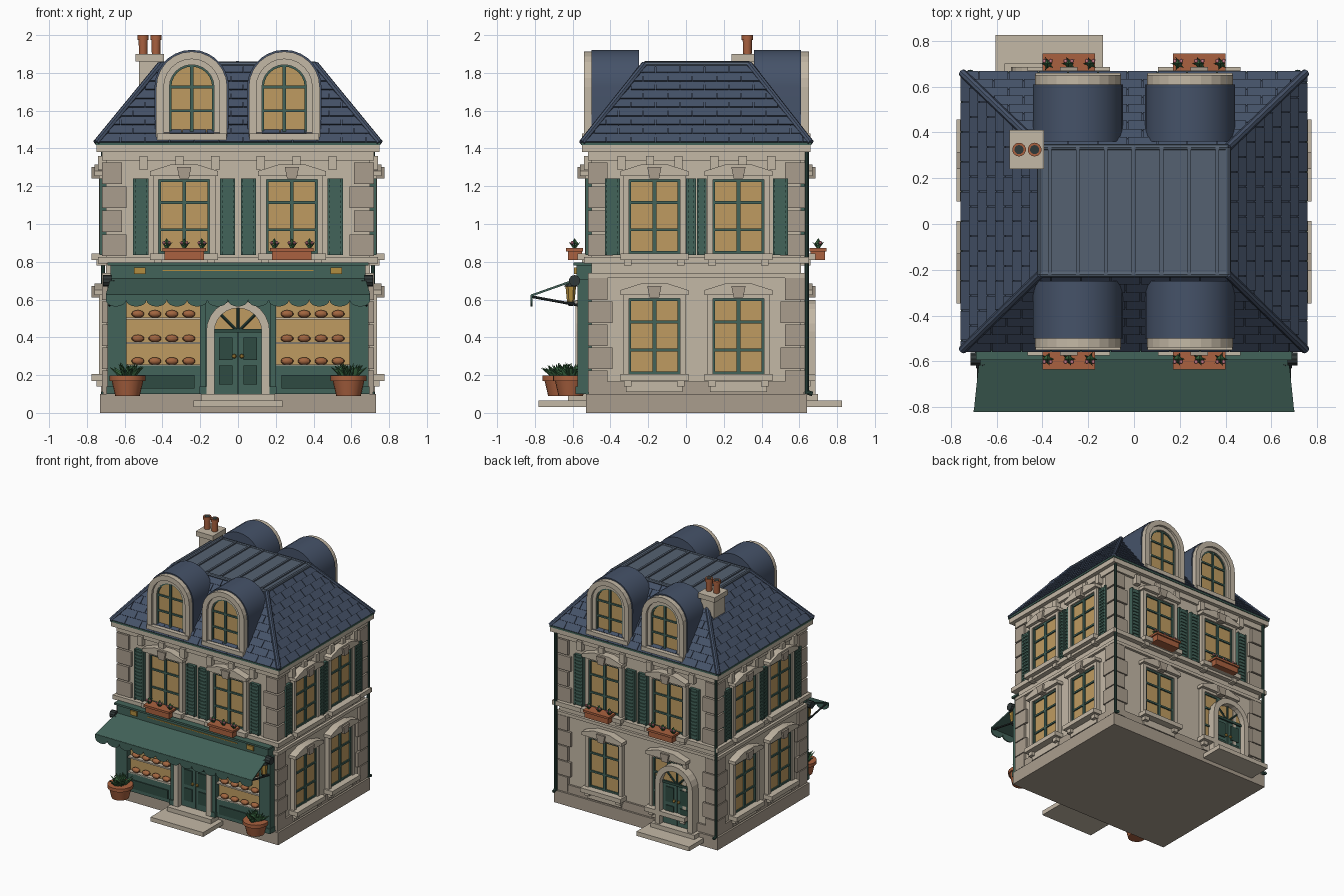
import bpy, bmesh, random
from math import sin, cos, pi, radians
from mathutils import Vector, Matrix

if "Cube" in bpy.data.objects:
    bpy.data.objects.remove(bpy.data.objects["Cube"])

random.seed(4)
COL = dict(stone=(.55, .48, .38), stone_dark=(.40, .34, .27), slate=(.06, .085, .14), lead=(.09, .12, .165),
           green=(.055, .125, .10), dark_green=(.028, .07, .055), glass=(.52, .33, .12), terracotta=(.40, .12, .05),
           bread=(.36, .13, .05), gold=(.45, .27, .05), leaf=(.04, .13, .05), pink=(.6, .2, .25), iron=(.03, .04, .04))
parts = {}
M = Matrix()          # current wall frame: x along wall, -y outward, z up


def part(name, mat):
    return parts.setdefault(name, (bmesh.new(), mat))[0]


def solid(name, mat, low, high):
    """Closed solid between two matching polygons."""
    bm, n = part(name, mat), len(low)
    a = [bm.verts.new(M @ Vector(p)) for p in low]
    b = [bm.verts.new(M @ Vector(p)) for p in high]
    bm.faces.new(a[::-1])
    bm.faces.new(b)
    for i in range(n):
        bm.faces.new((a[i], a[(i + 1) % n], b[(i + 1) % n], b[i]))


def prism(name, mat, pts, d0, d1):
    solid(name, mat, [(u, -d0, z) for u, z in pts], [(u, -d1, z) for u, z in pts])


def box(name, mat, u0, u1, d0, d1, z0, z1):
    prism(name, mat, [(u0, z0), (u1, z0), (u1, z1), (u0, z1)], d0, d1)


def beam(name, mat, p, q, r1, r2=None, n=10):
    p, q = Vector(p), Vector(q)
    m = M @ Matrix.Translation((p + q) / 2) @ (q - p).to_track_quat('Z', 'Y').to_matrix().to_4x4()
    bmesh.ops.create_cone(part(name, mat), cap_ends=True, segments=n, radius1=r1,
                          radius2=r1 if r2 is None else r2, depth=(q - p).length, matrix=m)


def ball(name, mat, c, s, n=12):
    bmesh.ops.create_uvsphere(part(name, mat), u_segments=n, v_segments=n // 2 + 1, radius=1,
                              matrix=M @ Matrix.Translation(c) @ Matrix.Diagonal((*s, 1)))


def arc(u, z, r, n, a0=0, a1=pi):
    return [(u + r * cos(a0 + (a1 - a0) * i / n), z + r * sin(a0 + (a1 - a0) * i / n)) for i in range(n + 1)]


def arch(name, mat, u, z0, zs, ri, ro, d0, d1, n=12):
    """Stone arch of separate voussoirs on two jambs."""
    inner, outer = arc(u, zs, ri, n), arc(u, zs, ro, n)
    for i in range(n):
        prism(name, mat, [inner[i], outer[i], outer[i + 1], inner[i + 1]], d0, d1)
    for s in (-1, 1):
        a, b = sorted((u + s * ri, u + s * ro))
        box(name, mat, a, b, d0, d1, z0, zs)


def window(side, u, z0, z1):
    w, f, g = .135, side + "_window_surrounds", side + "_window_bars"
    box(side + "_window_panes", "glass", u - w, u + w, 0, .012, z0, z1)
    for s in (-1, 1):
        a, b = sorted((u + s * w, u + s * (w + .03)))
        box(f, "stone", a, b, 0, .035, z0, z1 + .03)
        a, b = sorted((u + s * w, u + s * (w - .012)))
        box(g, "green", a, b, 0, .025, z0, z1)
    box(f, "stone", u - w, u + w, 0, .035, z1, z1 + .03)
    box(g, "green", u - .01, u + .01, 0, .024, z0, z1)
    for z in (z0 + .006, z0 + (z1 - z0) * .32, z0 + (z1 - z0) * .69, z1 - .006):
        box(g, "green", u - w, u + w, 0, .022, z - .007, z + .007)
    # hood moulding, keystone and sill
    t = z1 + .02
    prism(side + "_window_hoods", "stone", [(u - .18, t), (u + .18, t), (u + .18, t + .025), (u + .07, t + .06),
                                            (u - .07, t + .06), (u - .18, t + .025)], 0, .06)
    prism(side + "_keystones", "stone_dark", [(u - .025, z1 + .005), (u + .025, z1 + .005), (u + .038, z1 + .068),
                                              (u - .038, z1 + .068)], 0, .075)
    box(side + "_window_sills", "stone", u - .18, u + .18, 0, .075, z0 - .035, z0)
    for s in (-.14, .14):
        box(side + "_window_sills", "stone", u + s - .02, u + s + .02, 0, .05, z0 - .065, z0 - .035)


def shutter(side, u, w):
    n = side + "_shutters"
    box(n, "green", u - w, u + w, 0, .022, .835, 1.24)
    for s in (-1, 1):
        a, b = sorted((u + s * w, u + s * (w - .012)))
        box(n, "green", a, b, .02, .032, .835, 1.24)
    for i in range(14):
        z = .855 + i * .027
        box(n, "dark_green", u - w + .012, u + w - .012, .02, .029, z, z + .014)


def window_box(side, u):
    box(side + "_window_boxes", "terracotta", u - .105, u + .105, .05, .125, .81, .86)
    box(side + "_window_boxes", "terracotta", u - .115, u + .115, .045, .135, .855, .872)
    for du in (-.093, 0, .093):
        x, y = u + du, -.09
        beam(side + "_flower_leaves", "leaf", (x, y, .87), (x, y, .905), .004)
        for k in range(5):
            a = k * 2 * pi / 5
            beam(side + "_flower_leaves", "leaf", (x, y, .875), (x + .032 * cos(a), y + .032 * sin(a), .905), .009, 0, 4)
        beam(side + "_flower_leaves", "leaf", (x, y, .895), (x, y, .925), .02, 0, 4)
        for s in (-.014, .014):
            ball(side + "_flowers", "pink", (x + s, y - .012, .90), (.01, .01, .01), 6)


def door(side, u, d):
    arch(side + "_door_surround", "stone", u, .1, .43, .125, .168, 0, d + .045)
    prism(side + "_door_transom", "glass", arc(u, .43, .125, 12), 0, d)
    for a in (45, 90, 135):
        beam(side + "_transom_bars", "dark_green", (u, -d, .43), (u + .125 * cos(radians(a)), -d, .43 + .125 * sin(radians(a))), .008)
    box(side + "_transom_bars", "dark_green", u - .125, u + .125, 0, d + .012, .425, .445)
    for s in (-1, 1):
        a, b = sorted((u + s * .003, u + s * .125))
        box(side + "_door_leaves", "green", a, b, 0, d, .1, .43)
        for z0, z1 in ((.15, .25), (.28, .40)):
            box(side + "_door_panels", "dark_green", a + .025, b - .025, 0, d + .008, z0, z1)
        ball(side + "_door_knobs", "gold", (u + s * .02, -d - .012, .30), (.012, .012, .012), 8)
    # two steps
    box(side + "_steps", "stone", u - .195, u + .195, 0, .125 if side == "front" else .09, .065, .10)
    box(side + "_steps", "stone", u - .235, u + .235, 0, .28 if side == "front" else .215, .03, .065)


def dormer(side, u):
    prism(side + "_dormer_hoods", "slate", [(u - .195, 1.45)] + arc(u, 1.725, .197, 14)[::-1] + [(u + .195, 1.45)], -.25, .0)
    arch(side + "_dormer_surrounds", "stone", u, 1.46, 1.725, .148, .188, -.02, .04)
    arch(side + "_dormer_inner_arches", "stone", u, 1.46, 1.725, .118, .15, -.02, .02)
    box(side + "_dormer_sills", "stone", u - .185, u + .185, -.03, .05, 1.445, 1.478)
    prism(side + "_dormer_panes", "glass", [(u - .12, 1.47)] + arc(u, 1.725, .12, 12)[::-1] + [(u + .12, 1.47)], -.03, .004)
    arch(side + "_dormer_bars", "green", u, 1.478, 1.725, .108, .12, 0, .012)
    box(side + "_dormer_bars", "green", u - .009, u + .009, 0, .014, 1.478, 1.84)
    for z in (1.60, 1.725):
        box(side + "_dormer_bars", "green", u - .115, u + .115, 0, .013, z - .007, z + .007)


def ring(name, mat, e, z0, z1):
    box(name, mat, -.7 - e, .7 + e, .5 + e, -.61 - e, z0, z1)


# main body, plinth, string courses and cornice
ring("walls", "stone", 0, .1, 1.42)
ring("plinth", "stone_dark", .03, 0, .1)
ring("base_course", "stone_dark", .015, .1, .165)
ring("lower_band", "stone", .02, .715, .74)
ring("string_course", "stone", .04, .79, .825)
ring("frieze", "stone", .02, 1.335, 1.38)
ring("cornice", "stone", .05, 1.38, 1.42)
ring("eaves_gutter", "green", .055, 1.418, 1.432)

walls = dict(front=(0, -.5, 0, .7), right=(.7, .055, 90, .555), back=(0, .61, 180, .7), left=(-.7, .055, -90, .555))
for side, (x, y, a, half) in walls.items():
    M = Matrix.Translation((x, y, 0)) @ Matrix.Rotation(radians(a), 4, 'Z')
    long = side in ("front", "back")
    c = .285 if long else .2225
    for s in (-1, 1):
        window(side, s * c, .845, 1.235)
        if side != "front":
            window(side, s * c, .205, .605)
            box(side + "_apron_blocks", "stone", s * c - .15, s * c + .15, 0, .025, .11, .165)
        shutter(side, s * (.515 if long else .445), .04)
        shutter(side, s * (.055 if long else .028), .04 if long else .026)
        if long:
            window_box(side, s * .285)
            dormer(side, s * .245)
        # quoins of alternating width
        for i, z in enumerate([.11 + .122 * k for k in range(5)] + [.83 + .127 * k for k in range(4)]):
            w = .11 if i % 2 else .085
            a0, b0 = sorted((s * (half + .018), s * (half - w)))
            box(side + "_quoins", "stone_dark" if i % 3 == 0 else "stone", a0, b0, 0, .02, z, z + .115)
        for k in (.12, .31, .5):
            u = s * k * half / .7
            box(side + "_cornice_brackets", "stone", u - .022, u + .022, 0, .04, 1.285, 1.36)

# back door and downpipes
M = Matrix.Translation((0, .61, 0)) @ Matrix.Rotation(pi, 4, 'Z')
door("back", .37, .03)
for s in (-.715, .715):
    beam("downpipes", "dark_green", (s, -.03, .1), (s, -.03, 1.42), .012)
    beam("downpipes", "dark_green", (s, -.03, .11), (s, -.06, .10), .012)

# shopfront
M = Matrix.Translation((0, -.5, 0))
door("front", 0, .04)
box("shop_backing", "green", -.69, .69, 0, .02, .1, .71)
for s in (-1, 1):
    for i, (p, q) in enumerate(((.59, .69), (.17, .20))):
        a, b = sorted((s * p, s * q))
        box("shop_pilasters", "green", a, b, 0, .075, .1, .71)
        box("shop_pilasters", "dark_green", a - .005, b + .005, 0, .085, .1, .14)
    a, b = sorted((s * .2, s * .59))
    box("shop_stall_risers", "green", a, b, 0, .06, .1, .25)
    box("shop_riser_panels", "dark_green", a + .03, b - .03, 0, .068, .13, .20)
    box("shop_panes", "glass", a, b, 0, .026, .25, .66)
    for z in (.25, .37, .50):
        box("shop_shelves", "stone", a, b, 0, .06, z - .006, z + .006)
        for k in range(4):
            ball("bread_loaves", "bread", (s * (.26 + .09 * k), -.042, z + .024), (.034, .022, .02))
    # sign ends, lamps, awning arms, wall lanterns
    box("sign_plaques", "gold", s * .52 - .03, s * .52 + .03, .08, .092, .735, .77)
    beam("awning_roller_ends", "iron", (s * .67, -.09, .70), (s * .715, -.09, .70), .03)
    beam("awning_arms", "iron", (s * .68, -.07, .57), (s * .68, -.315, .615), .007)
    beam("lanterns", "gold", (s * .66, -.11, .59), (s * .66, -.11, .67), .02, .028, 6)
    beam("lantern_caps", "iron", (s * .66, -.11, .67), (s * .66, -.11, .70), .036, .008, 6)
    beam("lantern_caps", "iron", (s * .66, -.11, .565), (s * .66, -.11, .59), .01, .025, 6)
    # potted plants
    x, y = s * .585, -.11 if s > 0 else -.165
    beam("plant_pots", "terracotta", (x, y, .09), (x, y, .175), .065, .085, 20)
    beam("plant_pots", "terracotta", (x, y, .17), (x, y, .197), .095, .095, 20)
    for k in range(30):
        t, r = k * 2.4, .035 + .075 * random.random()
        beam("pot_foliage", "leaf", (x + .3 * r * cos(t), y + .3 * r * sin(t), .195),
             (x + r * cos(t), y + r * sin(t), .285 - .45 * r), .016, 0, 4)
box("sign_board", "green", -.675, .675, 0, .08, .705, .785)
box("sign_cornice", "green", -.69, .69, 0, .095, .78, .795)
box("sign_gold_line", "gold", -.4, .4, .08, .086, .75, .756)
solid("awning", "green", [(-.675, -.08, .70), (.675, -.08, .70), (.70, -.32, .615), (-.70, -.32, .615)],
      [(-.675, -.08, .712), (.675, -.08, .712), (.70, -.32, .627), (-.70, -.32, .627)])
for i in range(13):
    u, r = -.70 + 1.4 * (i + .5) / 13, .7 / 13
    prism("awning_scallops", "green", [(u + r, .625), (u - r, .625)] +
          [(p, .598 + .65 * (z - .598)) for p, z in arc(u, .598, r, 8, pi, 2 * pi)], .312, .322)

# hipped roof with lapped slates
M = Matrix()
E = [Vector(p) for p in ((-.75, -.55, 1.43), (.75, -.55, 1.43), (.75, .66, 1.43), (-.75, .66, 1.43))]
T = [Vector(p) for p in ((-.41, -.22, 1.845), (.41, -.22, 1.845), (.41, .335, 1.845), (-.41, .335, 1.845))]
solid("roof_core", "slate", E, T)
for i in range(4):
    A, B, C, D = E[i], E[(i + 1) % 4], T[i], T[(i + 1) % 4]
    e = (B - A).normalized()
    L, la, lb = (B - A).length, (C - A).dot(e), (B - D).dot(e)
    up = C - A - e * la
    nrm = e.cross(up).normalized()
    for r in range(9):
        t0, t1 = r / 9, (r + 1) / 9
        for k in range(-1, int(L / .13) + 2):
            s0 = (k + .5 * (r % 2)) * .13
            q = [(min(max(s, la * t), L - lb * t), t) for s, t in
                 ((s0, t0), (s0 + .126, t0), (s0 + .126, t1), (s0, t1))]
            if q[1][0] - q[0][0] < .003 or q[2][0] - q[3][0] < .003:
                continue
            low = [A + e * s + up * t for s, t in q]
            solid("roof_slates", "slate", low, [p + nrm * h for p, h in zip(low, (.011, .011, .003, .003))])
    beam("hip_rolls", "slate", A, C, .018, n=8)
    beam("deck_edging", "lead", C, D, .014, n=8)
# flat lead deck with standing seams
box("roof_deck", "lead", -.41, .41, .22, -.335, 1.835, 1.852)
for k in range(7):
    box("deck_seams", "lead", -.376 + .122 * k, -.36 + .122 * k, .22, -.335, 1.85, 1.862)

# chimney
box("chimney_stack", "stone", -.525, -.41, -.255, -.395, 1.5, 1.87)
box("chimney_cap", "stone", -.543, -.392, -.24, -.41, 1.86, 1.9)
for x in (-.502, -.434):
    beam("chimney_pots", "terracotta", (x, .325, 1.9), (x, .325, 1.985), .023, .025, 14)
    beam("chimney_pots", "terracotta", (x, .325, 1.975), (x, .325, 2.0), .03, .03, 14)
    beam("chimney_flues", "iron", (x, .325, 1.99), (x, .325, 2.001), .02, .02, 14)

# turn every part into an object
for name, c in COL.items():
    bpy.data.materials.new(name).diffuse_color = (*c, 1)
for name, (bm, mat) in parts.items():
    bmesh.ops.recalc_face_normals(bm, faces=bm.faces)
    me = bpy.data.meshes.new(name)
    bm.to_mesh(me)
    bm.free()
    me.materials.append(bpy.data.materials[mat])
    ob = bpy.data.objects.new(name, me)
    bpy.context.collection.objects.link(ob)
    ob.select_set(True)
    bpy.context.view_layer.objects.active = ob
bpy.ops.object.shade_smooth_by_angle(angle=radians(30))

for m in bpy.data.materials:
    if m.users and not m.is_grease_pencil:
        m.use_nodes = True
        m.node_tree.nodes["Principled BSDF"].inputs["Base Color"].default_value = m.diffuse_color
